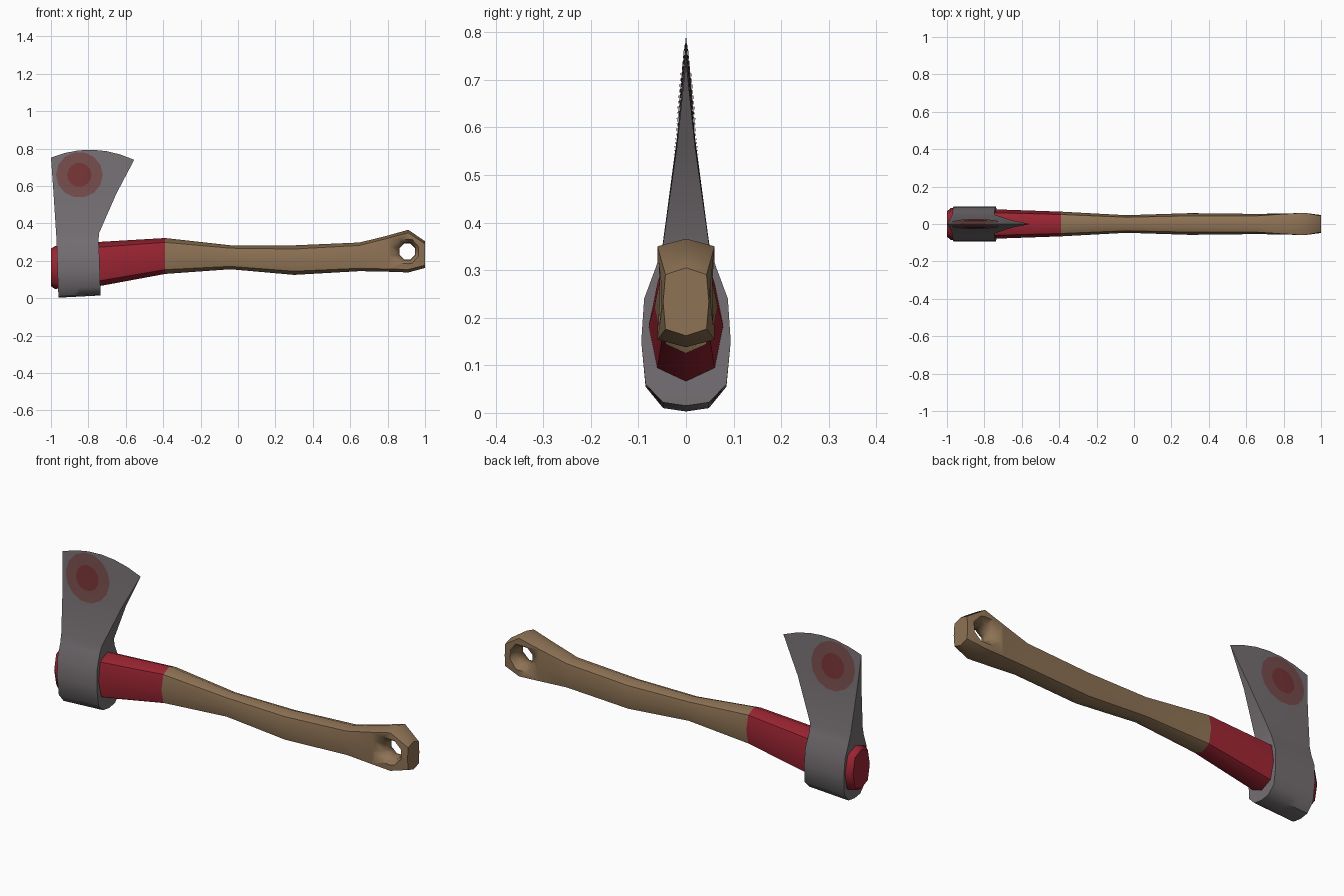
import bpy, bmesh, math
from mathutils import Vector
from mathutils.bvhtree import BVHTree

if "Cube" in bpy.data.objects:
    bpy.data.objects.remove(bpy.data.objects["Cube"])


def mat(name, rgb):
    m = bpy.data.materials.new(name)
    m.diffuse_color = (*rgb, 1)
    m.use_nodes = True
    m.node_tree.nodes["Principled BSDF"].inputs["Base Color"].default_value = m.diffuse_color
    return m


WOOD = mat("wood", (0.27, 0.17, 0.09))
RED = mat("red paint", (0.33, 0.018, 0.032))
STEEL = mat("steel", (0.175, 0.157, 0.167))
STAIN = mat("light stain", (0.18, 0.072, 0.072))
STAIN_CORE = mat("dark stain", (0.18, 0.035, 0.035))


def make(name, bm, mats):
    bmesh.ops.recalc_face_normals(bm, faces=bm.faces)
    me = bpy.data.meshes.new(name)
    bm.to_mesh(me)
    ob = bpy.data.objects.new(name, me)
    bpy.context.collection.objects.link(ob)
    for m in mats:
        me.materials.append(m)
    return ob


def activate(ob):
    bpy.ops.object.select_all(action='DESELECT')
    ob.select_set(True)
    bpy.context.view_layer.objects.active = ob


def smooth(ob, deg):
    activate(ob)
    bpy.ops.object.shade_smooth_by_angle(angle=math.radians(deg))


def loft(bm, rings):
    """Skin a list of closed point rings and cap both ends."""
    loops = [[bm.verts.new(p) for p in r] for r in rings]
    for a, b in zip(loops, loops[1:]):
        for i in range(len(a)):
            j = (i + 1) % len(a)
            bm.faces.new((a[i], a[j], b[j], b[i]))
    bm.faces.new(loops[0])
    bm.faces.new(loops[-1])


# Handle: eight-sided sections (x, z low, z high, half width, corner y, corner z)
stations = [
    (-1.00, 0.065, 0.265, 0.068, .77, .77), (-0.98, 0.05, 0.278, 0.085, .77, .77),
    (-0.73, 0.067, 0.302, 0.078, .77, .76), (-0.39, 0.13, 0.322, 0.066, .77, .76),
    (-0.04, 0.155, 0.283, 0.047, .77, .76), (0.30, 0.125, 0.283, 0.058, .75, .75),
    (0.65, 0.145, 0.298, 0.054, .8, .8), (0.80, 0.142, 0.335, 0.056, .95, .85),
    (0.91, 0.138, 0.366, 0.06, 1.0, .86), (1.00, 0.162, 0.305, 0.048, .9, .8)]
rings = []
for x, lo, hi, w, cy, cz in stations:
    c, h = (lo + hi) / 2, (hi - lo) / 2
    rings.append([(x, w * y, c + h * z) for y, z in (
        (0, -1), (cy, -cz), (1, 0), (cy, cz), (0, 1), (-cy, cz), (-1, 0), (-cy, -cz))])
bm = bmesh.new()
loft(bm, rings)
for f in bm.faces:
    f.material_index = 1 if f.calc_center_median().x < -0.39 else 0
handle = make("handle", bm, [WOOD, RED])

# Flared hanging hole through the handle end
bm = bmesh.new()
loft(bm, [[(0.905 + r * math.cos(a) * (s if math.cos(a) < 0 else 1), y, 0.25 + r * math.sin(a))
           for a in [math.tau * (i + .5) / 8 for i in range(8)]]
          for y, r, s in ((-0.08, 0.085, 1.6), (-0.03, 0.05, 1.1), (0, 0.045, 1),
                          (0.03, 0.05, 1.1), (0.08, 0.085, 1.6))])
cutter = make("hole_cutter", bm, [WOOD])
cutter.hide_render = True
mod = handle.modifiers.new("hole", 'BOOLEAN')
mod.operation = 'DIFFERENCE'
mod.solver = 'EXACT'
mod.object = cutter
activate(handle)
bpy.ops.object.modifier_apply(modifier=mod.name)
bpy.data.objects.remove(cutter)
smooth(handle, 50)

# Axe head: stacked rows (x left, x right, z left, z right, arch, half thickness)
rows = [
    (-0.960, -0.735, 0.003, 0.015, 0, 0.0), (-0.960, -0.735, 0.010, 0.022, 0, 0.048),
    (-0.962, -0.736, 0.055, 0.060, 0, 0.085), (-0.965, -0.739, 0.150, 0.150, 0, 0.094),
    (-0.968, -0.742, 0.240, 0.240, 0, 0.088), (-0.970, -0.746, 0.310, 0.310, 0, 0.062),
    (-0.973, -0.742, 0.355, 0.350, 0, 0.049), (-0.987, -0.650, 0.570, 0.560, 0.015, 0.019),
    (-1.000, -0.555, 0.752, 0.740, 0.048, 0.0)]
COLS = 6
rings = []
for xl, xr, zl, zr, arch, w in rows:
    def pt(i, side):
        t = i / COLS
        return (xl + (xr - xl) * t, side * w, zl + (zr - zl) * t + arch * 4 * t * (1 - t))
    rings.append([pt(i, -1) for i in range(COLS + 1)] + [pt(i, 1) for i in range(COLS, -1, -1)])
bm = bmesh.new()
loft(bm, rings)
bmesh.ops.remove_doubles(bm, verts=bm.verts, dist=0.0005)
bmesh.ops.dissolve_degenerate(bm, edges=bm.edges, dist=0.0005)
bvh = BVHTree.FromBMesh(bm)
head = make("axe_head", bm, [STEEL])
smooth(head, 40)


# Stains: thin discs projected on both cheeks of the blade
def stain(name, radii, offset, m):
    bm = bmesh.new()
    n = 14
    for side in (-1, 1):
        def on_blade(x, z):
            hit = bvh.ray_cast(Vector((x, side, z)), Vector((0, -side, 0)))[0]
            return bm.verts.new((x, (hit.y if hit else 0) + side * offset, z))
        loops = []
        for r in radii:
            loops.append([on_blade(-0.848 + r * math.cos(a), 0.66 + r * 0.98 * math.sin(a))
                          for a in [math.tau * i / n for i in range(n)]])
        for a, b in zip(loops, loops[1:]):
            for i in range(n):
                j = (i + 1) % n
                bm.faces.new((a[i], a[j], b[j], b[i])[::side])
        bm.faces.new(loops[0][::side])
    me = bpy.data.meshes.new(name)
    for f in bm.faces:
        if f.normal.length == 0:
            f.normal_update()
        if f.normal.y * f.calc_center_median().y < 0:
            f.normal_flip()
    bm.to_mesh(me)
    ob = bpy.data.objects.new(name, me)
    bpy.context.collection.objects.link(ob)
    me.materials.append(m)
    smooth(ob, 40)


stain("outer_stain", (0.03, 0.06, 0.09, 0.125), 0.002, STAIN)
stain("inner_stain", (0.02, 0.042, 0.065), 0.004, STAIN_CORE)
